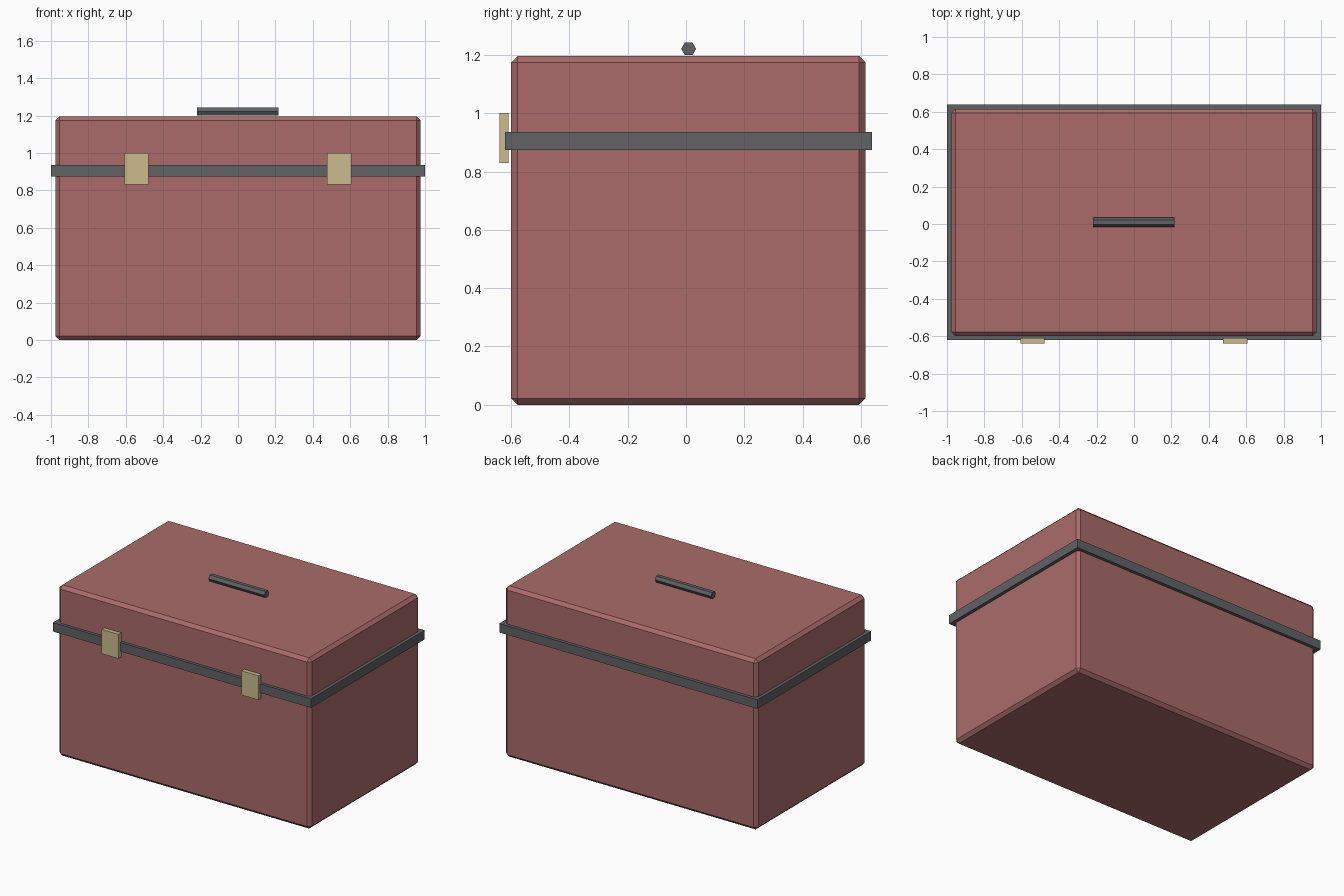
import bpy
import math

cube = bpy.data.objects.get("Cube")
if cube:
    bpy.data.objects.remove(cube, do_unlink=True)


def material(name, rgb):
    mat = bpy.data.materials.new(name)
    mat.use_nodes = True
    color = (*rgb, 1.0)
    mat.diffuse_color = color
    mat.node_tree.nodes["Principled BSDF"].inputs["Base Color"].default_value = color
    return mat


def box(name, low, high, mat, chamfer=0.0):
    """Box between two corners, with optional flat chamfered edges."""
    bpy.ops.mesh.primitive_cube_add(
        size=1, location=[(a + b) / 2 for a, b in zip(low, high)])
    obj = bpy.context.object
    obj.name = name
    obj.scale = [b - a for a, b in zip(low, high)]
    bpy.ops.object.transform_apply(location=False, rotation=False, scale=True)
    obj.data.materials.append(mat)
    if chamfer:
        bevel = obj.modifiers.new("Chamfer", "BEVEL")
        bevel.width = chamfer
        bevel.segments = 1
    return obj


red = material("dusty red", (0.40, 0.148, 0.142))
gray = material("dark gray", (0.115, 0.122, 0.126))
tan = material("pale brass", (0.60, 0.50, 0.27))

# Chest body and the band around the lid seam
box("chest_body", (-0.977, -0.6, 0), (0.977, 0.616, 1.196), red, chamfer=0.022)
box("seam_band", (-1, -0.62, 0.873), (1, 0.638, 0.936), gray)

# Two latches on the front
for side, x in (("right", -0.543), ("left", 0.541)):
    box(f"{side}_latch", (x - 0.065, -0.64, 0.83), (x + 0.065, -0.609, 1.0), tan)

# Six-sided bar handle on the lid, flat side up
bpy.ops.mesh.primitive_cylinder_add(
    vertices=6, radius=0.0255, depth=0.435, location=(-0.001, 0.009, 1.221),
    rotation=(0, math.pi / 2, 0))
handle = bpy.context.object
handle.name = "lid_handle"
handle.data.materials.append(gray)
